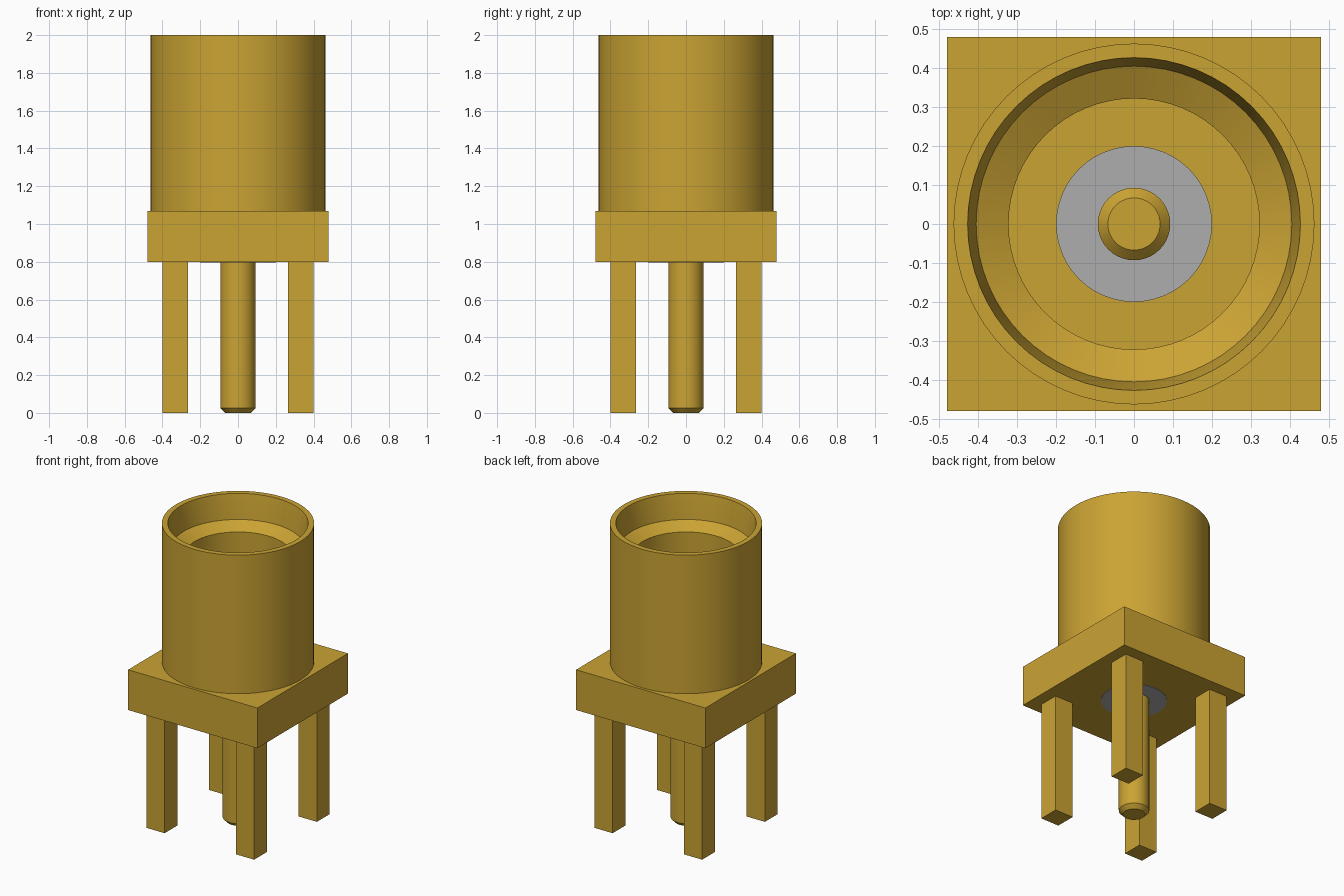
import bpy, bmesh, math

if "Cube" in bpy.data.objects:
    bpy.data.objects.remove(bpy.data.objects["Cube"], do_unlink=True)


def material(name, rgb):
    m = bpy.data.materials.new(name)
    m.use_nodes = True
    m.diffuse_color = (*rgb, 1)
    bsdf = m.node_tree.nodes["Principled BSDF"]
    bsdf.inputs["Base Color"].default_value = (*rgb, 1)
    return m


gold = material("gold", (0.60, 0.37, 0.034))
grey = material("insulator grey", (0.42, 0.42, 0.42))


def finish(name, bm, mat, smooth=False):
    bmesh.ops.recalc_face_normals(bm, faces=bm.faces)
    mesh = bpy.data.meshes.new(name)
    bm.to_mesh(mesh)
    bm.free()
    mesh.materials.append(mat)
    ob = bpy.data.objects.new(name, mesh)
    bpy.context.collection.objects.link(ob)
    if smooth:
        bpy.ops.object.select_all(action="DESELECT")
        ob.select_set(True)
        bpy.context.view_layer.objects.active = ob
        bpy.ops.object.shade_smooth_by_angle(angle=math.radians(15))
    return ob


def box(name, x, y, z, mat):
    """Box from (min, max) ranges on each axis."""
    bm = bmesh.new()
    bmesh.ops.create_cube(bm, size=1)
    for v in bm.verts:
        v.co = [r[0] if c < 0 else r[1] for c, r in zip(v.co, (x, y, z))]
    return finish(name, bm, mat)


def lathe(name, profile, mat, sides=64, closed=False):
    """Spin an (r, z) profile about z; open profiles start and end on the axis."""
    bm = bmesh.new()
    vs = [bm.verts.new((r, 0, z)) for r, z in profile]
    es = [bm.edges.new(p) for p in zip(vs, vs[1:])]
    if closed:
        es.append(bm.edges.new((vs[-1], vs[0])))
    bmesh.ops.spin(bm, geom=vs + es, cent=(0, 0, 0), axis=(0, 0, 1),
                   angle=math.tau, steps=sides, use_duplicate=False)
    bmesh.ops.remove_doubles(bm, verts=bm.verts, dist=1e-5)
    return finish(name, bm, mat, True)


# Square mounting base, whose top is also the socket floor
box("base", (-0.48, 0.48), (-0.48, 0.48), (0.80, 1.07), gold)

# Hollow barrel: tapered mouth, sloped shoulder, straight bore
lathe("barrel", [(0.463, 1.068), (0.463, 2.0), (0.427, 2.0), (0.42, 1.96),
                 (0.405, 1.835), (0.322, 1.79), (0.322, 1.068)], gold, closed=True)

# Insulator running through the base
lathe("insulator", [(0, 0.797), (0.2, 0.797), (0.2, 1.074), (0, 1.074)], grey, 48)

# Centre pin with chamfered ends
lathe("centre_pin", [(0, 0), (0.067, 0), (0.093, 0.026), (0.093, 1.574),
                     (0.067, 1.6), (0, 1.6)], gold, 40)

# Four square corner legs
for sx, side in ((1, "left"), (-1, "right")):
    for sy, end in ((-1, "front"), (1, "back")):
        xs = sorted((sx * 0.265, sx * 0.4))
        ys = sorted((sy * 0.265, sy * 0.4))
        box(f"{end}_{side}_leg", xs, ys, (0, 0.80), gold)
